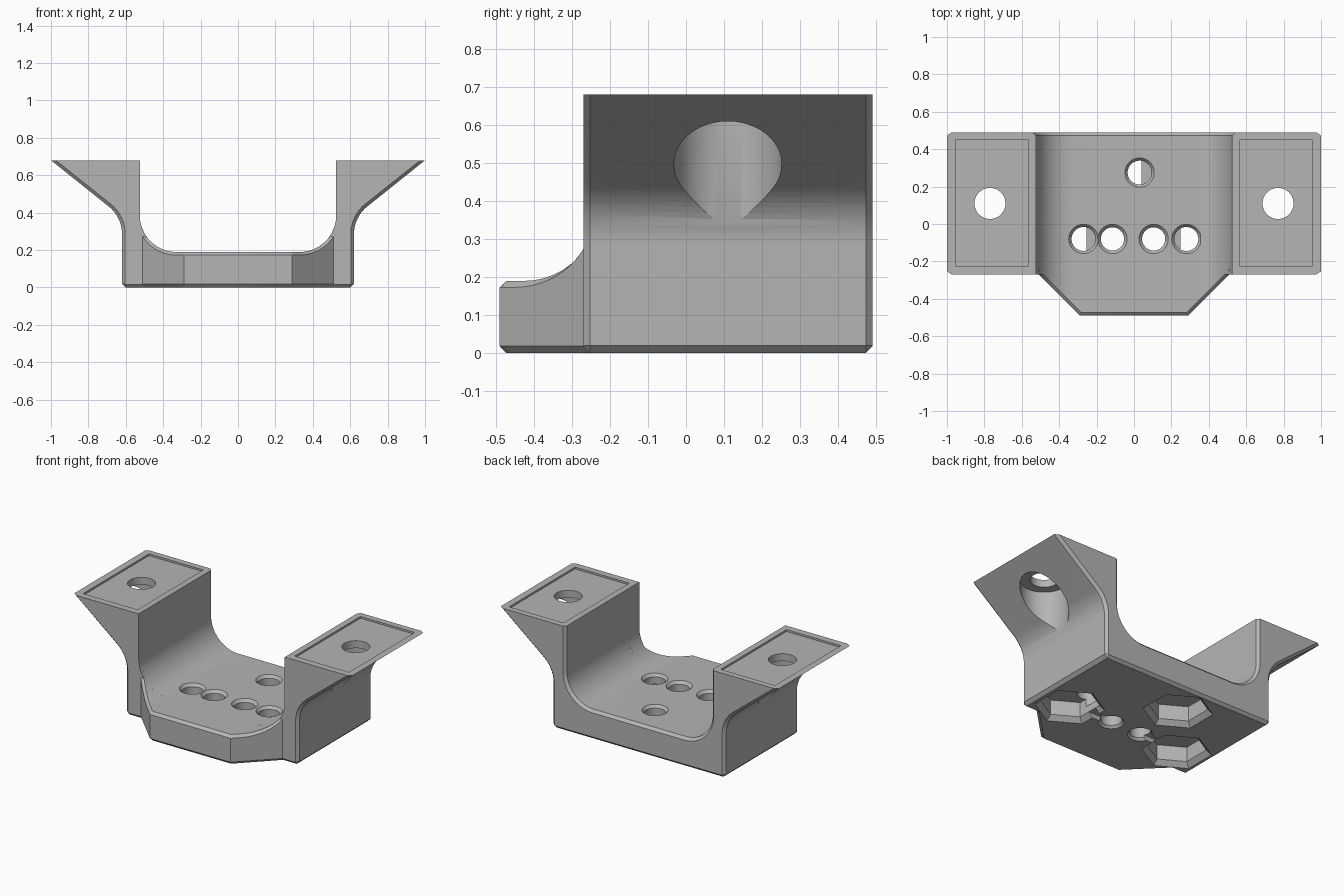
import bpy, bmesh, math

if "Cube" in bpy.data.objects:
    bpy.data.objects.remove(bpy.data.objects["Cube"])

grey = bpy.data.materials.new("mid_grey")
grey.diffuse_color = (0.46, 0.46, 0.46, 1)
grey.use_nodes = True
grey.node_tree.nodes["Principled BSDF"].inputs["Base Color"].default_value = grey.diffuse_color


def loft(name, rings):
    """Skin a list of equally long closed rings and cap both ends."""
    bm = bmesh.new()
    vs = [[bm.verts.new(p) for p in r] for r in rings]
    n = len(rings[0])
    for a, b in zip(vs, vs[1:]):
        for k in range(n):
            bm.faces.new((a[k], a[(k + 1) % n], b[(k + 1) % n], b[k]))
    bm.faces.new(vs[0])
    bm.faces.new(vs[-1])
    bmesh.ops.recalc_face_normals(bm, faces=bm.faces)
    me = bpy.data.meshes.new(name)
    bm.to_mesh(me)
    bm.free()
    ob = bpy.data.objects.new(name, me)
    bpy.context.collection.objects.link(ob)
    me.materials.append(grey)
    return ob


def turned(name, x, y, steps, sides=48, turn=0.0):
    """Upright stack of (radius, z) polygon rings."""
    angs = [turn + 2 * math.pi * k / sides for k in range(sides)]
    return loft(name, [[(x + r * math.cos(a), y + r * math.sin(a), z) for a in angs]
                       for r, z in steps])


def box(name, x0, x1, y0, y1, z0, z1):
    return loft(name, [[(x0, y0, z), (x1, y0, z), (x1, y1, z), (x0, y1, z)]
                       for z in (z0, z1)])


# Cross-section of the cradle: flared outside, rounded channel inside
CX, CZ, CR = 0.33, 0.385, 0.195     # channel corner arc
FLARE = math.radians(51.4)


def section(y, o, i):
    half = [(0.60, o), (0.62 - o, 0.02)]
    for k in range(11):
        a = FLARE * k / 10
        half.append((0.81 - (0.19 + o) * math.cos(a), 0.285 + (0.19 + o) * math.sin(a)))
    half += [(1 - o * 1.5, 0.68), (0.525 + i, 0.68)]
    for k in range(17):
        a = math.pi / 2 * k / 16
        half.append((CX + (CR + i) * math.cos(a), CZ - (CR + i) * math.sin(a)))
    return [(x, y, z) for x, z in half] + [(-x, y, z) for x, z in reversed(half)]


C = 0.017
body = loft("bracket_body", [section(-0.27, C, 0), section(-0.27 + C, 0, 0),
                             section(0.49 - C, 0, 0), section(0.49, C, C)])


# Front lip: tapered plan, top follows the channel, chamfered rim
def channel(x, i):
    d = max(abs(x) - CX, 0)
    return CZ - math.sqrt(max((CR + i) ** 2 - d * d, 0))


def lip_edge(x, c):
    return max(-0.49 + c, -0.49 + abs(x) - 0.29 + 1.414 * c)


xs = [0, 0.29 - 0.414 * C, 0.29, 0.31] + [0.33 + 0.185 * k / 14 for k in range(15)]
xs = [-x for x in reversed(xs[1:])] + xs
lip = loft("front_lip", [[(x, -0.15, 0), (x, lip_edge(x, C), 0), (x, lip_edge(x, 0), 0.018),
                          (x, lip_edge(x, 0), channel(x, C)), (x, lip_edge(x, C), channel(x, 0)),
                          (x, -0.15, channel(x, 0))] for x in xs])

cutters = []
for s in (-1, 1):
    # Pad recess, screw hole and screw-head bore under each wing
    a, b = sorted((s * 0.565, s * 0.955))
    cutters.append(box("pad_recess", a, b, -0.225, 0.45, 0.668, 0.8))
    cutters.append(turned("screw_hole", s * 0.77, 0.11, [(0.083, 0.5), (0.083, 0.8)]))
    cutters.append(turned("screw_head_bore", s * 0.77, 0.11, [(0.142, 0.2), (0.142, 0.62)]))

# Plain through holes with chamfered rims
for x in (-0.115, 0.105):
    cutters.append(turned("through_hole", x, -0.08, [(0.08, -0.005), (0.062, 0.015), (0.062, 0.172),
                                                     (0.08, 0.192)]))

# Blind holes meeting hexagonal pockets from below
for hx, hy, px, py in ((0.03, 0.275, -0.11, 0.265), (-0.27, -0.08, -0.405, -0.1),
                       (0.28, -0.08, 0.4, -0.1)):
    cutters.append(turned("blind_hole", hx, hy, [(0.064, 0.075), (0.064, 0.172), (0.08, 0.192)]))
    cutters.append(turned("hex_pocket", px, py, [(0.21, -0.005), (0.174, 0.03), (0.174, 0.125)],
                          6, math.pi / 6))

# Shallow grooves joining the side pockets to the through holes
for a, b in ((-0.27, -0.13), (0.12, 0.27)):
    cutters.append(box("pocket_groove", a, b, -0.11, -0.05, -0.05, 0.03))

# Join the lip, cut everything, then drop the helpers
for ob, op in [(lip, 'UNION')] + [(c, 'DIFFERENCE') for c in cutters]:
    m = body.modifiers.new(ob.name, 'BOOLEAN')
    m.object, m.operation, m.solver = ob, op, 'EXACT'
    ob.hide_render = True
dg = bpy.context.evaluated_depsgraph_get()
done = bpy.data.meshes.new_from_object(body.evaluated_get(dg))
body.modifiers.clear()
body.data = done
done.materials.clear()
done.materials.append(grey)
for ob in [lip] + cutters:
    bpy.data.objects.remove(ob)

bpy.context.view_layer.objects.active = body
body.select_set(True)
bpy.ops.object.shade_smooth_by_angle(angle=math.radians(25))
